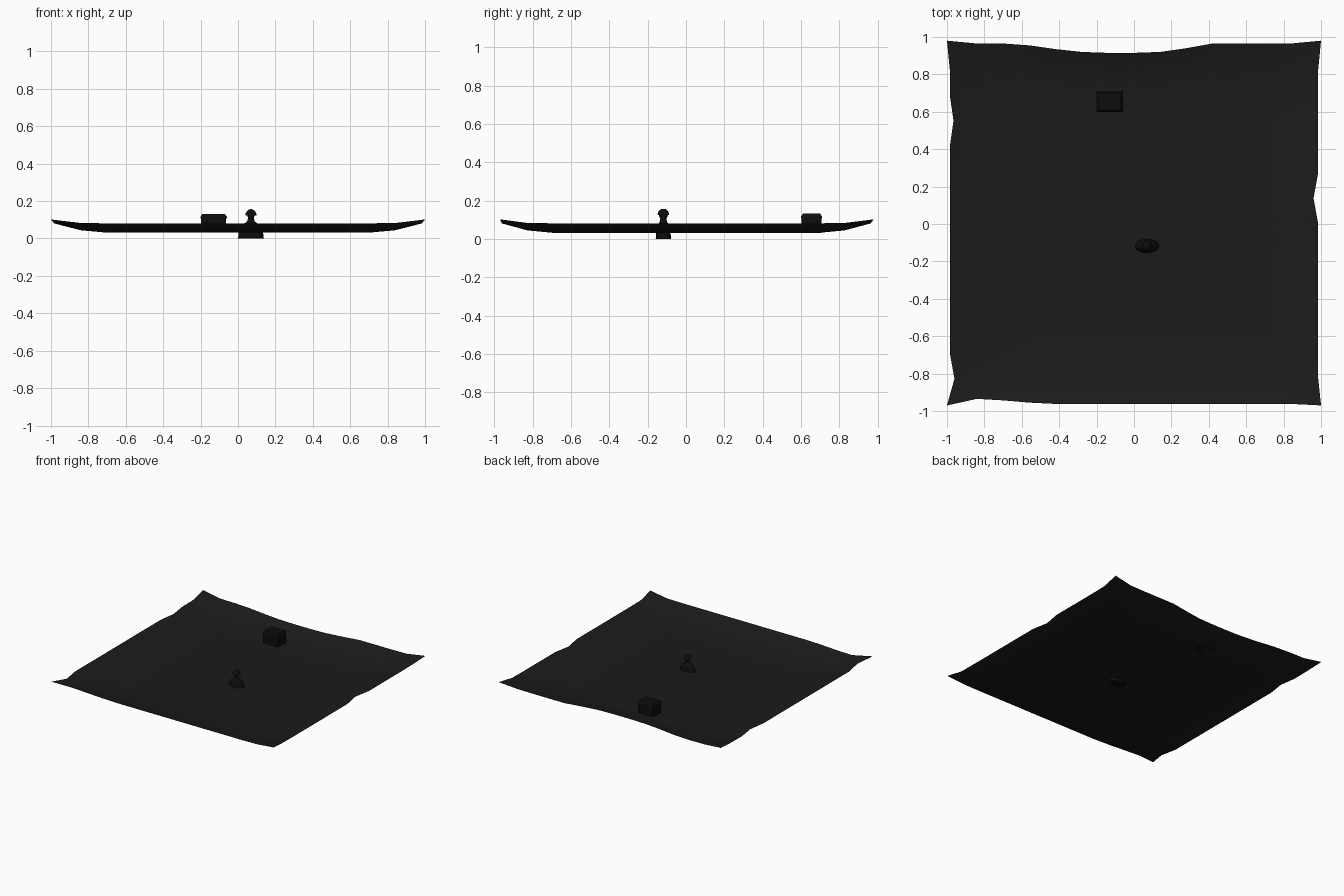
import bpy, bmesh, math

if "Cube" in bpy.data.objects:
    bpy.data.objects.remove(bpy.data.objects["Cube"])

def material(name, v):
    m = bpy.data.materials.new(name)
    m.diffuse_color = (v, v, v, 1)
    m.use_nodes = True
    m.node_tree.nodes["Principled BSDF"].inputs["Base Color"].default_value = m.diffuse_color
    return m

CLOTH, DARK = material("dark_cloth", 0.011), material("near_black", 0.004)

def add(name, bm, mat, smooth=None):
    bmesh.ops.recalc_face_normals(bm, faces=bm.faces)
    me = bpy.data.meshes.new(name)
    bm.to_mesh(me)
    bm.free()
    me.materials.append(mat)
    ob = bpy.data.objects.new(name, me)
    bpy.context.collection.objects.link(ob)
    if smooth:
        bpy.context.view_layer.objects.active = ob
        ob.select_set(True)
        bpy.ops.object.shade_smooth_by_angle(angle=math.radians(smooth))
        ob.select_set(False)
    return ob

# sheet: square grid, dished up at the border, with ragged hems
N = 14
back = [.98, .965, .965, .955, .935, .92, .915, .915, .92, .94] + [.965] * 4 + [.98]
front = [-.97, -.935, -.943, -.955] + [-.962] * 10 + [-.97]
left = [-1, -.96] + [-.985] * 9 + [-.965, -.985, -.985, -1]
right = [1] + [.985] * 7 + [.96] + [.985] * 5 + [1]

def lift(t):
    t = abs(t)
    return 0 if t < 5 / 7 + .01 else (.013 if t < .9 else .05)

bm = bmesh.new()
grid = []
for j in range(N + 1):
    row = []
    for i in range(N + 1):
        u, v = 2 * i / N - 1, 2 * j / N - 1
        x, y = u * .98, v * .965
        if i in (0, N):
            x = (left if i == 0 else right)[j]
        if j in (0, N):
            y = (front if j == 0 else back)[i]
        row.append(bm.verts.new((x, y, .031 + math.hypot(lift(u), lift(v)))))
    grid.append(row)
for a, b in zip(grid, grid[1:]):
    for i in range(N):
        bm.faces.new((a[i], a[i + 1], b[i + 1], b[i]))
add("ground_sheet", bm, CLOTH, 40)

def loft(name, centre, rings, sides, mat, start=0.0, smooth=None):
    """Stack closed rings given as (z, half width x, half width y, y shift)."""
    bm = bmesh.new()
    loops = []
    for z, rx, ry, dy in rings:
        loops.append([bm.verts.new((centre[0] + rx * math.cos(start + k * math.tau / sides),
                                    centre[1] + dy + ry * math.sin(start + k * math.tau / sides), z))
                      for k in range(sides)])
    for a, b in zip(loops, loops[1:]):
        for k in range(sides):
            n = (k + 1) % sides
            bm.faces.new((a[k], a[n], b[n], b[k]))
    bm.faces.new(loops[0])
    bm.faces.new(loops[-1])
    return add(name, bm, mat, smooth)

# chest: four-sided body and overhanging chamfered lid
R = math.sqrt(2)
box = (-.13, .655)
loft("chest_body", box, [(.031, .067 * R, .051 * R, 0), (.108, .067 * R, .051 * R, 0)],
     4, DARK, math.pi / 4)
loft("chest_lid", box, [(.106, .071 * R, .055 * R, 0), (.116, .071 * R, .055 * R, 0),
                        (.132, .06 * R, .045 * R, 0)], 4, DARK, math.pi / 4)

# seated figure: flattened skirt, shoulders, neck and capped head
fig = (.069, -.118)
loft("figure_body", fig, [(0, .069, .040, 0), (.025, .066, .038, 0), (.05, .062, .036, 0),
                          (.07, .05, .032, 0), (.084, .03, .022, 0), (.092, .02, .018, 0),
                          (.112, .015, .015, 0)], 16, DARK, 0, 40)
loft("figure_head", fig, [(.106, .014, .016, 0), (.118, .018, .022, 0), (.125, .02, .024, 0),
                          (.138, .018, .02, 0)], 12, DARK, 0, 40)
loft("figure_cap", fig, [(.124, .029, .029, 0), (.132, .03, .03, 0), (.145, .022, .024, 0),
                         (.154, .012, .014, 0), (.157, .004, .005, 0)], 12, DARK, 0, 40)
